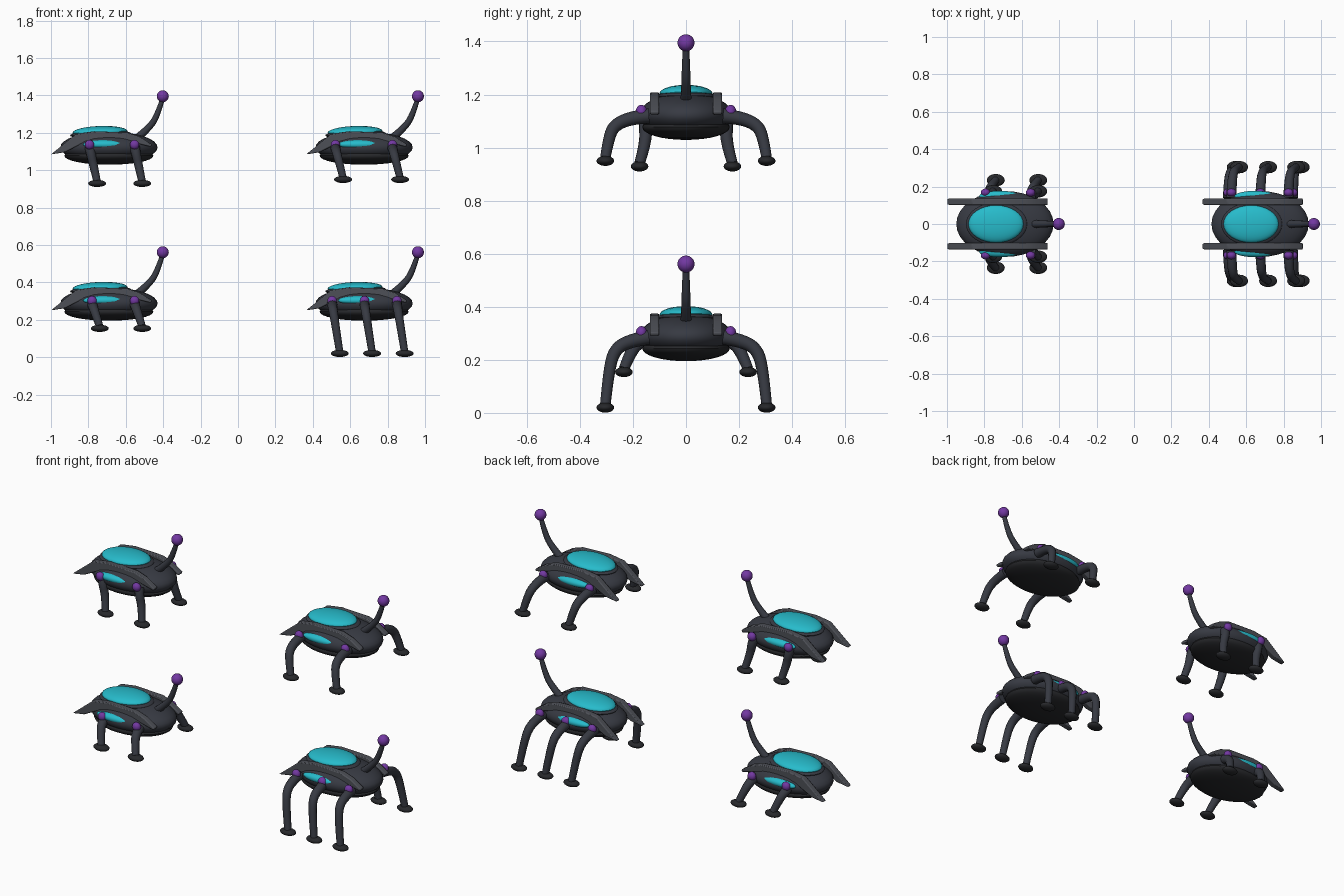
import bpy, bmesh
from math import radians

if "Cube" in bpy.data.objects:
    bpy.data.objects.remove(bpy.data.objects["Cube"])


def mat(name, rgb):
    m = bpy.data.materials.new(name)
    m.diffuse_color = (*rgb, 1)
    m.use_nodes = True
    m.node_tree.nodes["Principled BSDF"].inputs["Base Color"].default_value = m.diffuse_color
    return m


DARK = mat("dark_shell", (0.038, 0.042, 0.055))
BLACK = mat("black_rubber", (0.02, 0.021, 0.024))
GREY = mat("fin_grey", (0.075, 0.08, 0.095))
CYAN = mat("cyan_glass", (0.02, 0.5, 0.6))
PURPLE = mat("purple_joint", (0.17, 0.04, 0.36))


def finish(name, material, angle=40):
    o = bpy.context.object
    o.name = name
    o.data.materials.append(material)
    bpy.ops.object.shade_smooth_by_angle(angle=radians(angle))
    return o


def ellipsoid(name, loc, size, material, rot=(0, 0, 0)):
    bpy.ops.mesh.primitive_uv_sphere_add(segments=32, ring_count=16, location=loc, rotation=rot)
    bpy.context.object.scale = size
    bpy.ops.object.transform_apply(location=False, rotation=False, scale=True)
    return finish(name, material)


def tube(name, pts, radii, material):
    """Smooth tapered tube through a short control path."""
    cu = bpy.data.curves.new(name, 'CURVE')
    cu.dimensions = '3D'
    cu.bevel_depth = 1
    cu.bevel_resolution = 4
    cu.use_fill_caps = True
    s = cu.splines.new('NURBS')
    s.points.add(len(pts) - 1)
    for p, co, r in zip(s.points, pts, radii):
        p.co = (*co, 1)
        p.radius = r
    s.order_u = 3
    s.use_endpoint_u = True
    s.resolution_u = 6
    o = bpy.data.objects.new(name, cu)
    bpy.context.collection.objects.link(o)
    bpy.ops.object.select_all(action='DESELECT')
    o.select_set(True)
    bpy.context.view_layer.objects.active = o
    bpy.ops.object.convert(target='MESH')
    return finish(name, material, 60)


FIN = [(-0.31, 0.25), (-0.175, 0.36), (-0.08, 0.374), (0.10, 0.367), (0.165, 0.345),
       (0.23, 0.303), (0.225, 0.29), (0.10, 0.322), (-0.06, 0.325), (-0.15, 0.305), (-0.235, 0.262)]


def fin(name, x, y, z):
    me = bpy.data.meshes.new(name)
    bm = bmesh.new()
    f = bm.faces.new([bm.verts.new((px, -0.0175, pz)) for px, pz in FIN])
    ext = bmesh.ops.extrude_face_region(bm, geom=[f])
    bmesh.ops.translate(bm, vec=(0, 0.035, 0),
                        verts=[v for v in ext['geom'] if isinstance(v, bmesh.types.BMVert)])
    bmesh.ops.recalc_face_normals(bm, faces=bm.faces)
    bm.to_mesh(me)
    bm.free()
    o = bpy.data.objects.new(name, me)
    o.location = (x, y, z)
    bpy.context.collection.objects.link(o)
    bpy.ops.object.select_all(action='DESELECT')
    o.select_set(True)
    bpy.context.view_layer.objects.active = o
    finish(name, GREY, 30)
    b = o.modifiers.new("soft_edges", 'BEVEL')
    b.width = 0.005
    b.segments = 2


def walker(tag, x, z, hips, leg):
    # hull, belly plate and canopy
    ellipsoid(tag + "_hull", (x, 0, z + 0.288), (0.26, 0.176, 0.084), DARK)
    ellipsoid(tag + "_belly_plate", (x, 0, z + 0.243), (0.238, 0.165, 0.048), BLACK)
    ellipsoid(tag + "_canopy_rim", (x - 0.045, 0, z + 0.357), (0.163, 0.115, 0.022), DARK, (0, radians(-2), 0))
    ellipsoid(tag + "_canopy", (x - 0.048, 0, z + 0.370), (0.147, 0.1, 0.032), CYAN, (0, radians(-2), 0))
    # antenna
    tube(tag + "_antenna", [(x + 0.13, 0, z + 0.32), (x + 0.215, 0, z + 0.39),
                            (x + 0.26, 0, z + 0.46), (x + 0.287, 0, z + 0.55)],
         [0.022, 0.018, 0.016, 0.012], DARK)
    ellipsoid(tag + "_antenna_ball", (x + 0.288, 0, z + 0.561), (0.032,) * 3, PURPLE)
    for side, s in (("front", -1), ("back", 1)):
        fin(f"{tag}_{side}_fin", x, s * 0.119, z)
        ellipsoid(f"{tag}_{side}_window", (x - 0.028, s * 0.148, z + 0.303), (0.11, 0.029, 0.024), CYAN)
        # legs: hip ball, bent limb, flat foot
        for i, h in enumerate(hips):
            n = f"{tag}_{side}_leg_{i + 1}"
            last = len(leg) - 1
            pts = [(x + h + 0.04 * (leg[0][1] - lz) / (leg[0][1] - leg[-1][1]), s * ly, z + lz)
                   for ly, lz in leg]
            tube(n, pts, [0.028 - 0.008 * k / last for k in range(last + 1)], DARK)
            ellipsoid(n + "_hip", (x + h, s * 0.168, z + 0.302), (0.025, 0.021, 0.025), PURPLE)
            ellipsoid(n + "_foot", (x + h + 0.041, s * leg[-1][0], z + leg[-1][1] - 0.012),
                      (0.048, 0.033, 0.019), BLACK)


# four variants, differing only in leg count and leg shape
walker("long_six_leg", 0.674, 0, (-0.171, 0.002, 0.176),
       [(0.14, 0.285), (0.20, 0.275), (0.265, 0.245), (0.29, 0.17), (0.304, 0.032)])
walker("wide_four_leg", 0.674, 0.834, (-0.153, 0.152),
       [(0.14, 0.285), (0.20, 0.28), (0.27, 0.252), (0.292, 0.20), (0.304, 0.128)])
walker("straight_four_leg", -0.69, 0.834, (-0.104, 0.137),
       [(0.14, 0.29), (0.155, 0.26), (0.15, 0.19), (0.175, 0.107)])
walker("short_four_leg", -0.69, 0, (-0.09, 0.137),
       [(0.14, 0.285), (0.185, 0.265), (0.212, 0.22), (0.234, 0.166)])
